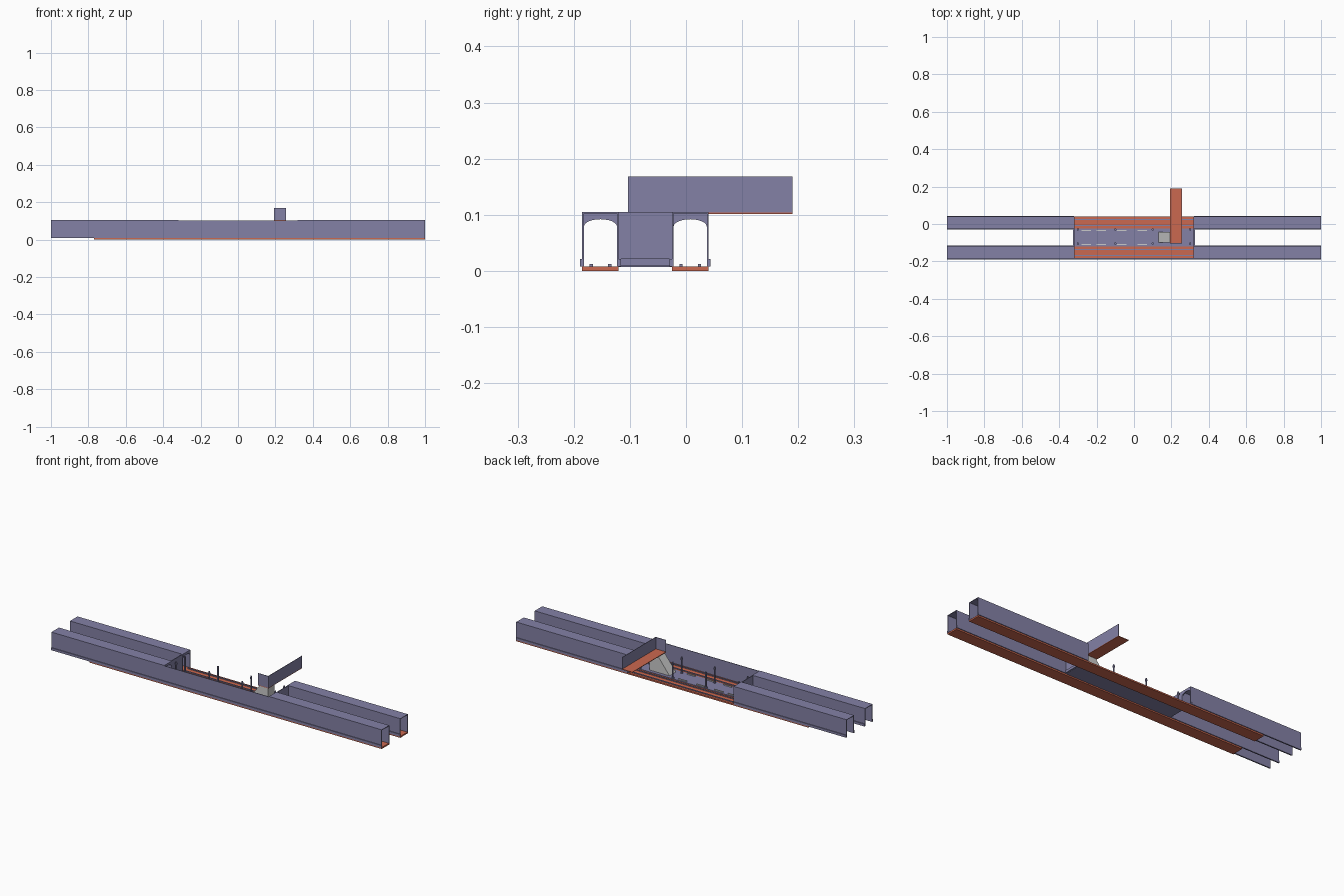
import bpy, bmesh, math

if "Cube" in bpy.data.objects:
    bpy.data.objects.remove(bpy.data.objects["Cube"])

def material(name, rgb):
    m = bpy.data.materials.new(name)
    m.diffuse_color = (*rgb, 1)
    m.use_nodes = True
    m.node_tree.nodes["Principled BSDF"].inputs["Base Color"].default_value = m.diffuse_color
    return m

PURPLE = material("purple", (0.23, 0.22, 0.38))
RED = material("red", (0.6, 0.14, 0.08))

def finish(name, bm, mat):
    bmesh.ops.recalc_face_normals(bm, faces=bm.faces)
    me = bpy.data.meshes.new(name)
    bm.to_mesh(me)
    bm.free()
    ob = bpy.data.objects.new(name, me)
    bpy.context.collection.objects.link(ob)
    if mat:
        me.materials.append(mat)
    return ob

def boxes(name, ranges, mat=None):
    """One object made of boxes given as (x0, x1, y0, y1, z0, z1)."""
    bm = bmesh.new()
    for x0, x1, y0, y1, z0, z1 in ranges:
        vs = bmesh.ops.create_cube(bm, size=1)["verts"]
        for v in vs:
            v.co = (x1 if v.co.x > 0 else x0, y1 if v.co.y > 0 else y0, z1 if v.co.z > 0 else z0)
    return finish(name, bm, mat)

def extrude(name, pts, vec, mat=None):
    bm = bmesh.new()
    f = bm.faces.new([bm.verts.new(p) for p in pts])
    r = bmesh.ops.extrude_face_region(bm, geom=[f])
    vs = [v for v in r["geom"] if isinstance(v, bmesh.types.BMVert)]
    bmesh.ops.translate(bm, vec=vec, verts=vs)
    # extrusion keeps the starting face, closing the solid
    return finish(name, bm, mat)

T = 0.003            # sheet thickness
TOP, BOT = 0.105, 0.009
C = 0.322            # half length of the open centre bay
channels = {"front": (-0.185, -0.12), "rear": (-0.025, 0.04)}

for label, (y0, y1) in channels.items():
    for side, (xa, xb) in {"left": (-1, -C), "right": (C, 1)}.items():
        # inverted U cover
        pts = [(y0, BOT), (y0, TOP), (y1, TOP), (y1, BOT),
               (y1 - T, BOT), (y1 - T, TOP - T), (y0 + T, TOP - T), (y0 + T, BOT)]
        extrude(f"{label}_{side}_channel", [(xa, y, z) for y, z in pts], (xb - xa, 0, 0), PURPLE)
        # bottom edge flanges
        boxes(f"{label}_{side}_flanges",
              [(xa, xb, y0 - 0.004, y0 + T, BOT - 0.001, 0.021),
               (xa, xb, y1 - T, y1 + 0.004, BOT - 0.001, 0.021)], PURPLE)
        # arched frame at the centre bay
        w, mid = (y1 - y0) / 2 - T, (y0 + y1) / 2
        arch = [(mid + w * math.cos(a), 0.079 + 0.013 * math.sin(a))
                for a in [math.pi * i / 12 for i in range(13)]]
        ring = [(y0, BOT), (y0, TOP), (y1, TOP), (y1, BOT), (y1 - T, BOT)] + arch + [(y0 + T, BOT)]
        xs = -C if side == "left" else C - 0.005
        extrude(f"{label}_{side}_arch", [(xs, y, z) for y, z in ring], (0.005, 0, 0), PURPLE)

    # red bottom strip
    boxes(f"{label}_base_strip", [(-0.77, 1, y0, y1, 0, 0.008)], RED)
    # raised ridges on the strip
    boxes(f"{label}_ridges",
          [(-C, C, y0 + d - 0.003, y0 + d + 0.003, 0.008, 0.012) for d in (0.016, 0.049)], PURPLE)

# continuous front wall over the centre bay
boxes("front_bay_wall", [(-C, C, -0.185, -0.182, BOT, TOP - 0.002),
                         (-C, C, -0.189, -0.182, BOT - 0.001, 0.021)], PURPLE)

# centre floor and its end walls
boxes("bay_floor", [(-C, C, -0.12, -0.025, 0.007, 0.011)], PURPLE)
for side, s in (("left", -1), ("right", 1)):
    xa, xb = sorted((s * C, s * (C - 0.004)))
    xc = s * (C + 0.005)
    boxes(f"bay_{side}_wall", [(xa, xb, -0.12, -0.025, BOT, TOP),
                               (min(xa, xc), max(xb, xc), -0.116, -0.029, BOT, 0.022)], PURPLE)

# threaded posts with wider caps
bm = bmesh.new()
for x in (-0.3, -0.1, 0.1, 0.3):
    for y in (-0.03, -0.105):
        for r, z0, z1 in ((0.004, 0.01, 0.1), (0.006, 0.085, 0.093), (0.007, 0.01, 0.017)):
            vs = bmesh.ops.create_cone(bm, cap_ends=True, segments=10, radius1=r,
                                       radius2=r, depth=z1 - z0)["verts"]
            bmesh.ops.translate(bm, verts=vs, vec=(x, y, (z0 + z1) / 2))
finish("posts", bm, PURPLE)

# low clips along the floor
boxes("floor_clips", [(x, x + 0.05, y - 0.002, y + 0.002, 0.011, 0.017)
                      for x in (-0.28, -0.2, -0.09, 0.02) for y in (-0.11, -0.035)])

# sloped support under the tray
extrude("tray_support", [(0.13, -0.098, 0.011), (0.25, -0.098, 0.011),
                         (0.25, -0.098, 0.101), (0.2, -0.098, 0.101)], (0, 0.055, 0))

# tray: red floor, long side wall and end wall
boxes("tray_floor", [(0.192, 0.256, -0.103, 0.19, 0.101, 0.104)], RED)
boxes("tray_walls", [(0.2535, 0.256, -0.103, 0.19, 0.104, 0.168),
                     (0.192, 0.2535, -0.103, -0.1005, 0.104, 0.168)], PURPLE)
